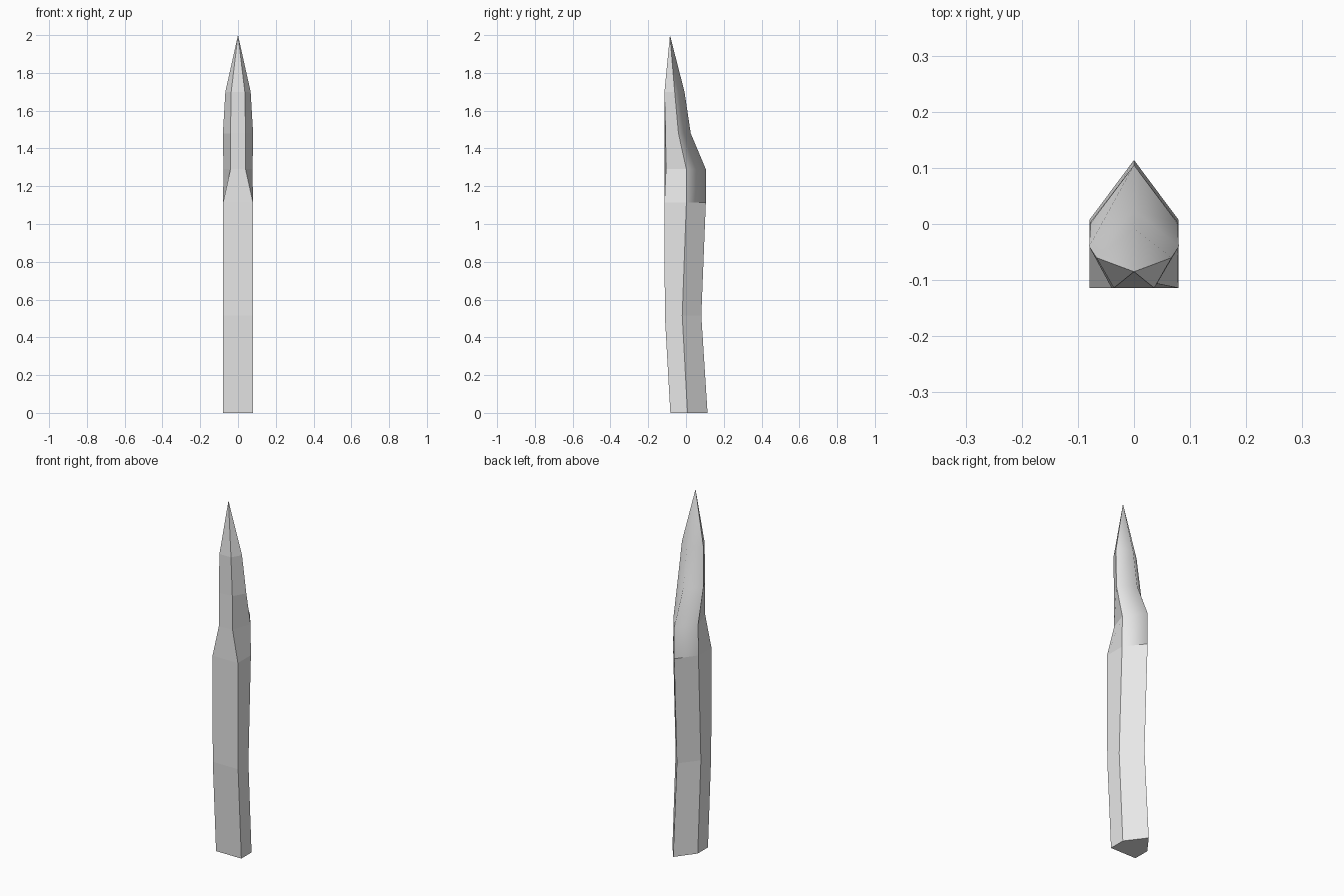
import bpy, bmesh

if "Cube" in bpy.data.objects:
    bpy.data.objects.remove(bpy.data.objects["Cube"])

# Rings: z, front half width, side half width, left front y, right front y, side y, ridge y
RINGS = [
    (0.00, 0.079, 0.079, -0.083, -0.083, 0.008, 0.114),
    (0.515, 0.079, 0.079, -0.112, -0.112, -0.020, 0.081),
    (1.115, 0.079, 0.079, -0.114, -0.114, 0.002, 0.105),
    (1.29, 0.040, 0.077, -0.114, -0.106, 0.002, 0.105),
    (1.48, 0.040, 0.080, -0.114, -0.108, -0.040, 0.025),
    (1.70, 0.036, 0.067, -0.114, -0.114, -0.060, -0.008),
]
TIP = (0, -0.085, 2.0)

grey = bpy.data.materials.new("plain grey")
grey.diffuse_color = (0.8, 0.8, 0.8, 1)
grey.use_nodes = True
grey.node_tree.nodes["Principled BSDF"].inputs["Base Color"].default_value = grey.diffuse_color

# Five-sided spike: flat front, two sides, ridged back
bm = bmesh.new()
rings = []
for z, fw, sw, yl, yr, ys, yb in RINGS:
    pts = [(-fw, yl), (fw, yr), (sw, ys), (0, yb), (-sw, ys)]
    rings.append([bm.verts.new((x, y, z)) for x, y in pts])
bm.faces.new(rings[0][::-1])
for level, (a, b) in enumerate(zip(rings, rings[1:])):
    for i in range(5):
        j = (i + 1) % 5
        f = bm.faces.new((a[i], a[j], b[j], b[i]))
        f.smooth = level >= 2 and i in (2, 3)
tip = bm.verts.new(TIP)
for i in range(5):
    f = bm.faces.new((rings[-1][i], rings[-1][(i + 1) % 5], tip))
    f.smooth = i in (2, 3)

# Only the carved upper back is smooth; everything else stays faceted
for e in bm.edges:
    e.smooth = all(f.smooth for f in e.link_faces)
bmesh.ops.recalc_face_normals(bm, faces=bm.faces)

mesh = bpy.data.meshes.new("spike")
bm.to_mesh(mesh)
bm.free()
mesh.materials.append(grey)
bpy.context.collection.objects.link(bpy.data.objects.new("pointed_stake", mesh))
